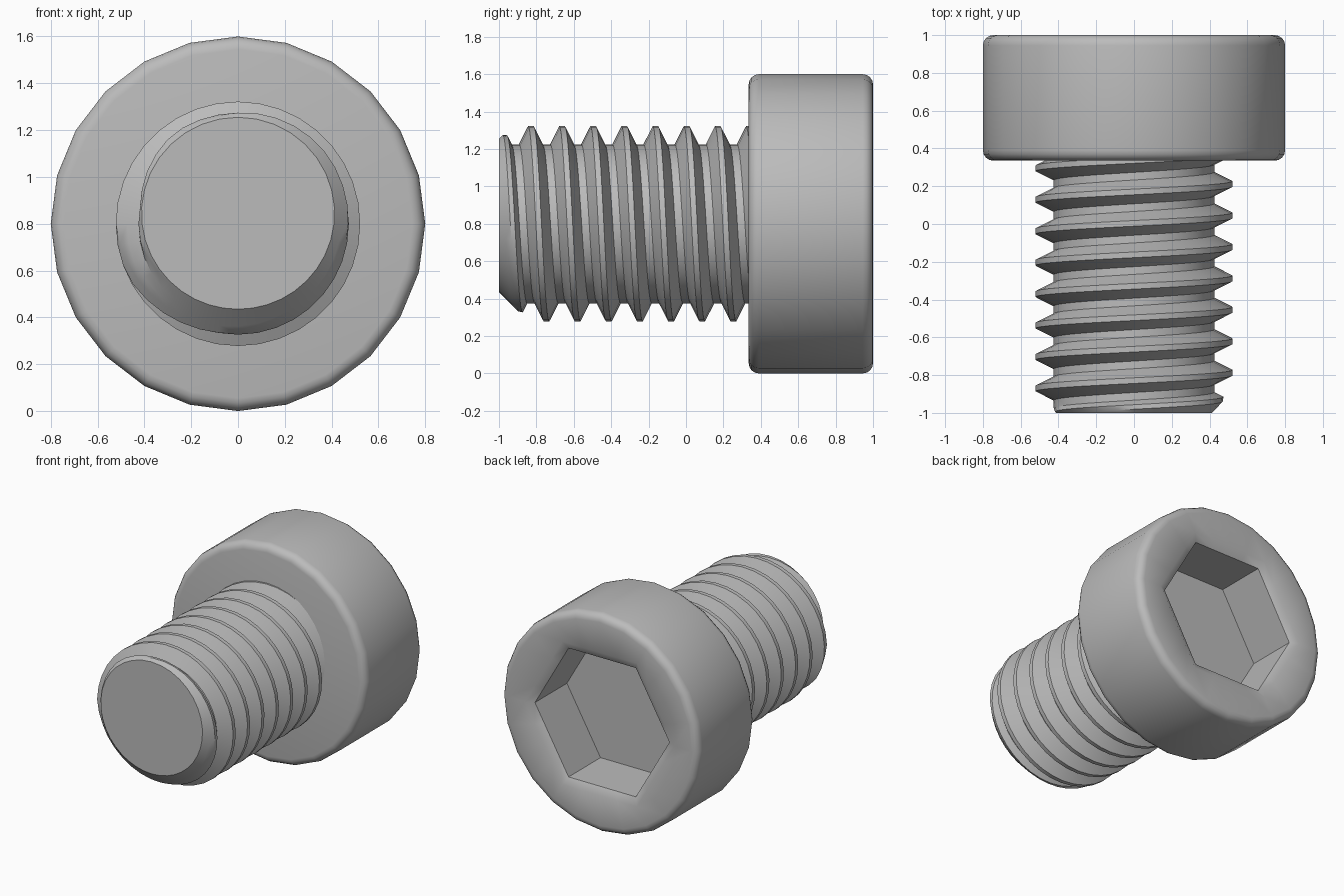
import bpy, bmesh, math

if "Cube" in bpy.data.objects:
    bpy.data.objects.remove(bpy.data.objects["Cube"])

CZ = 0.8            # height of the bolt axis
SIDES = 24          # sides of the head

steel = bpy.data.materials.new("grey_steel")
steel.diffuse_color = (0.5, 0.5, 0.5, 1)
steel.use_nodes = True
steel.node_tree.nodes["Principled BSDF"].inputs["Base Color"].default_value = steel.diffuse_color


def finish(bm, name):
    bmesh.ops.remove_doubles(bm, verts=bm.verts, dist=1e-5)
    bmesh.ops.recalc_face_normals(bm, faces=bm.faces)
    me = bpy.data.meshes.new(name)
    bm.to_mesh(me)
    bm.free()
    ob = bpy.data.objects.new(name, me)
    bpy.context.collection.objects.link(ob)
    me.materials.append(steel)
    bpy.ops.object.select_all(action='DESELECT')
    ob.select_set(True)
    bpy.context.view_layer.objects.active = ob
    bpy.ops.object.shade_smooth_by_angle(angle=math.radians(30))
    return ob


def point(bm, r, a, y):
    return bm.verts.new((r * math.cos(a), y, CZ + r * math.sin(a)))


# Head: rings lofted from the front face, over the rounded rims, into the hex socket
def ring(bm, r, y, hexagon=False):
    out = []
    for i in range(SIDES):
        a = 2 * math.pi * i / SIDES
        k = 1.0
        if hexagon:      # radius of a hexagon edge at this angle
            k = math.cos(math.pi / 6) / math.cos(a % (math.pi / 3) - math.pi / 6)
        out.append(point(bm, r * k, a, y))
    return out


bm = bmesh.new()
R, Y0, Y1, B, SEG = 0.8, 0.335, 1.0, 0.055, 4
rings = []
for s in range(SEG + 1):
    t = math.pi / 2 * s / SEG
    rings.append(ring(bm, R - B + B * math.sin(t), Y0 + B - B * math.cos(t)))
for s in range(SEG + 1):
    t = math.pi / 2 * s / SEG
    rings.append(ring(bm, R - B + B * math.cos(t), Y1 - B + B * math.sin(t)))
for r, y in ((0.605, 1.0), (0.545, 0.97), (0.545, 0.6)):
    rings.append(ring(bm, r, y, True))
for a, b in zip(rings, rings[1:]):
    for i in range(SIDES):
        j = (i + 1) % SIDES
        bm.faces.new((a[i], a[j], b[j], b[i]))
bm.faces.new(rings[0])
bm.faces.new(rings[-1])
finish(bm, "socket_head")

# Threaded shank: a right-handed helical profile, trimmed at the tip and inside the head
PITCH, ROOT, CREST = 0.1665, 0.425, 0.522
STEPS, TIP, END = 36, -1.0, 0.38
PROFILE = (-0.063, -0.039, -0.015, 0.015, 0.039, 0.063)   # offsets from crest centre


def thread_radius(off):
    d = abs((off + PITCH / 2) % PITCH - PITCH / 2)
    t = min(max((d - 0.015) / 0.048, 0), 1)
    return CREST + (ROOT - CREST) * t


bm = bmesh.new()
rows = []
for i in range(STEPS + 1):
    a = 2 * math.pi * i / STEPS
    y0 = 0.045 - PITCH * i / STEPS
    row = []
    for turn in range(-8, 5):
        for off in PROFILE:
            y = min(max(y0 + turn * PITCH + off, TIP), END)
            chamfer = 0.41 + 0.045 * math.sin(a) + (y - TIP)
            row.append(point(bm, min(thread_radius(y - y0), chamfer), a, y))
    rows.append(row)
for a, b in zip(rows, rows[1:]):
    for k in range(len(a) - 1):
        bm.faces.new((a[k], a[k + 1], b[k + 1], b[k]))
bmesh.ops.remove_doubles(bm, verts=bm.verts, dist=1e-5)
# Flat ends
bmesh.ops.holes_fill(bm, edges=[e for e in bm.edges if e.is_boundary], sides=0)
finish(bm, "threaded_shank")
